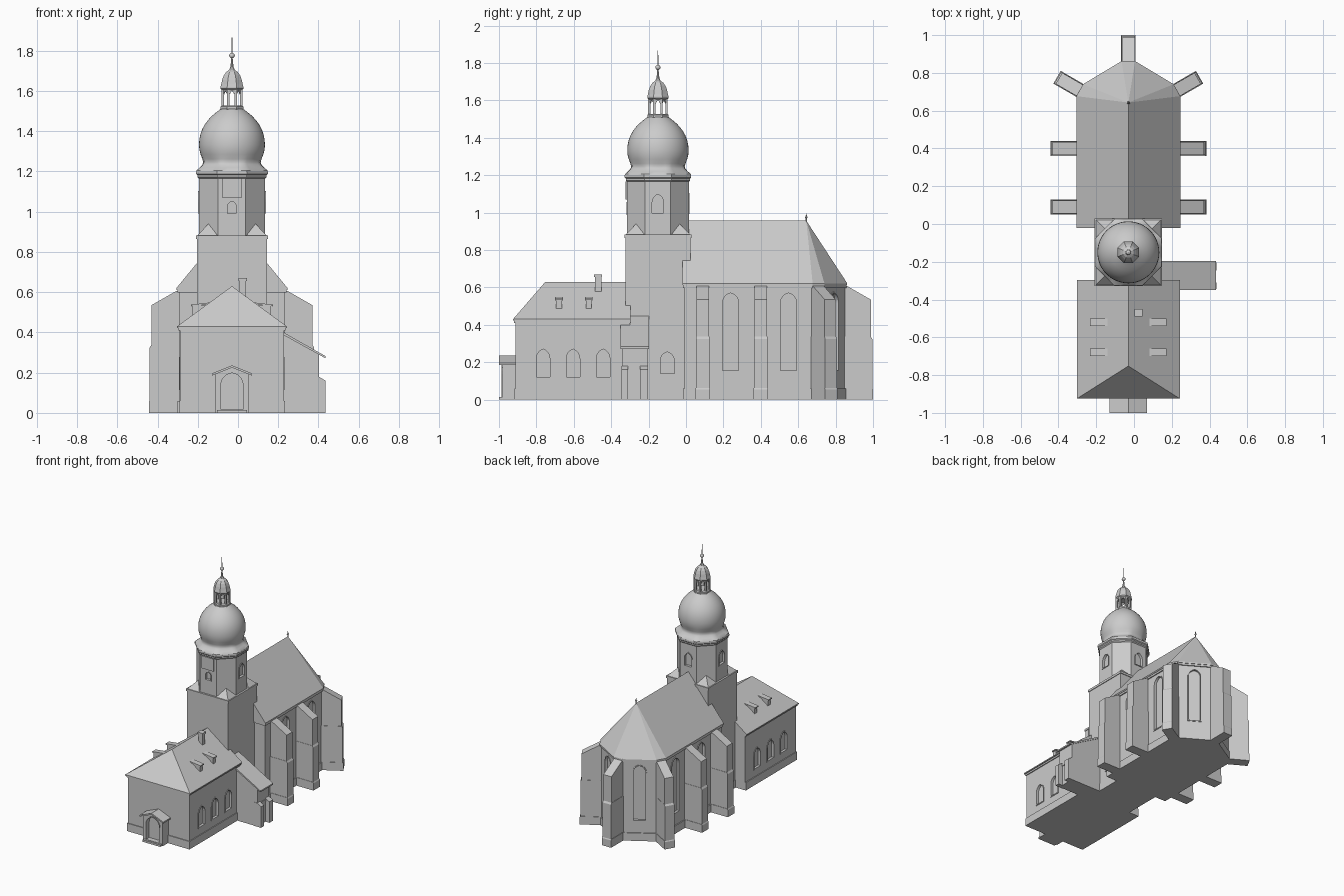
import bpy, bmesh, math
from mathutils import Vector

if "Cube" in bpy.data.objects:
    bpy.data.objects.remove(bpy.data.objects["Cube"])

CX = -0.03           # symmetry axis of the church
TY = -0.15           # tower centre in y
stone = bpy.data.materials.new("plain grey")
stone.diffuse_color = (0.6, 0.6, 0.6, 1)
stone.use_nodes = True
stone.node_tree.nodes["Principled BSDF"].inputs["Base Color"].default_value = stone.diffuse_color


def finish(name, bm):
    bmesh.ops.recalc_face_normals(bm, faces=bm.faces)
    me = bpy.data.meshes.new(name)
    bm.to_mesh(me)
    bm.free()
    ob = bpy.data.objects.new(name, me)
    ob.location.x = CX
    me.materials.append(stone)
    bpy.context.collection.objects.link(ob)
    return ob


def add_hull(bm, pts):
    vs = [bm.verts.new(p) for p in pts]
    bmesh.ops.convex_hull(bm, input=vs)


def hull(name, *solids):
    """One object from one or more convex solids."""
    bm = bmesh.new()
    for pts in solids:
        add_hull(bm, pts)
    bmesh.ops.dissolve_limit(bm, angle_limit=0.01, verts=bm.verts, edges=bm.edges)
    return finish(name, bm)


def box(x0, x1, y0, y1, z0, z1):
    return [(x, y, z) for x in (x0, x1) for y in (y0, y1) for z in (z0, z1)]


def prism(plan, z0, z1):
    return [(x, y, z) for x, y in plan for z in (z0, z1)]


def lathe(name, profile, segs, cy=TY, blend=None, smooth=False):
    """Rings of (apothem, z); blend 0 gives an octagon, 1 a circle."""
    bm = bmesh.new()
    rings = []
    for i, (r, z) in enumerate(profile):
        b = blend[i] if blend else 0
        ring = []
        for k in range(segs):
            a = 2 * math.pi * (k + (0.5 if segs == 8 else 0)) / segs
            f = (a + math.pi / 8) % (math.pi / 4) - math.pi / 8
            q = r * (b + (1 - b) / math.cos(f))
            ring.append(bm.verts.new((q * math.cos(a), cy + q * math.sin(a), z)))
        rings.append(ring)
    for lo, hi in zip(rings, rings[1:]):
        for k in range(segs):
            n = (k + 1) % segs
            bm.faces.new((lo[k], lo[n], hi[n], hi[k]))
    bm.faces.new(rings[0])
    bm.faces.new(rings[-1])
    ob = finish(name, bm)
    if smooth:
        bpy.ops.object.select_all(action='DESELECT')
        ob.select_set(True)
        bpy.context.view_layer.objects.active = ob
        bpy.ops.object.shade_smooth_by_angle(angle=math.radians(35))
    return ob


def arch(w, z0, h, c):
    """Pointed arch outline as (u, z)."""
    c *= w
    r = c + w / 2
    top = math.acos(c / r)
    spring = z0 + h - r * math.sin(top)
    arc = [(r * math.cos(top * i / 6) - c, spring + r * math.sin(top * i / 6)) for i in range(7)]
    return [(-w / 2, z0), (w / 2, z0)] + arc + [(-u, z) for u, z in arc[-2::-1]]


def openings(wall, specs, depth=0.015, edge=0.008):
    """Cut recessed arches into a wall and frame them: (x, y, angle, w, z0, h, c)."""
    cut, frames = bmesh.new(), bmesh.new()
    for x, y, deg, w, z0, h, c in specs:
        a = math.radians(deg)
        n, t = Vector((math.cos(a), math.sin(a), 0)), Vector((-math.sin(a), math.cos(a), 0))

        def place(outline, d):
            return [Vector((x, y, z)) + t * u + n * d for u, z in outline]
        inner = arch(w, z0, h, c)
        outer = arch(w + 2 * edge, z0 - edge, h + 2 * edge, c)
        add_hull(cut, place(inner, -depth) + place(inner, 0.03))
        loops = [[frames.verts.new(p) for p in place(o, d)]
                 for o, d in ((outer, -0.003), (outer, 0.004), (inner, 0.004), (inner, -0.003))]
        for i in range(4):
            A, B = loops[i], loops[(i + 1) % 4]
            for k in range(len(A)):
                m = (k + 1) % len(A)
                if (A[k].co - A[m].co).length > 1e-6:
                    frames.faces.new((A[k], A[m], B[m], B[k]))
    cutter = finish(wall.name + "_opening_cutter", cut)
    cutter.hide_render = True
    cutter.hide_set(True)
    finish(wall.name + "_frames", frames)
    mod = wall.modifiers.new("openings", 'BOOLEAN')
    mod.operation, mod.solver, mod.object = 'DIFFERENCE', 'EXACT', cutter


# Nave with chamfered apse
def nave_plan(d):
    half = [(0.275 - d, -0.02 + d), (0.275 - d, 0.677 - 0.27 * d),
            (0.24 - 0.73 * d, 0.74 - 0.73 * d), (0.036 - 0.27 * d, 0.862 - d)]
    return half + [(-x, y) for x, y in half[::-1]]


nave = hull("nave_walls", prism(nave_plan(0.012), 0, 0.612))
hull("nave_plinth", prism(nave_plan(0.005), 0, 0.06))
hull("nave_cornice", prism(nave_plan(0.004), 0.598, 0.615))
hull("nave_roof", prism(nave_plan(0), 0.612, 0.622) + [(0, -0.02, 0.957), (0, 0.643, 0.957)])
apse = (0.138 - 0.006, 0.801 - 0.0104)
openings(nave, [(s * 0.263, y, 90 - 90 * s, 0.085, 0.155, 0.415, 0.12) for s in (1, -1) for y in (0.238, 0.548)]
         + [(s * apse[0], apse[1], 90 - 30 * s, 0.085, 0.155, 0.415, 0.12) for s in (1, -1)])
lathe("nave_finial", [(0.004, 0.95), (0.003, 0.968), (0.008, 0.974), (0.003, 0.981), (0.002, 0.995)], 8, 0.643)

# Buttresses: one stepped profile (distance, z) set round the nave
solids = []
for x, y, deg in [(0.275, 0.09, 0), (0.275, 0.4, 0), (0.258, 0.708, 30), (0, 0.862, 90),
                  (-0.258, 0.708, 150), (-0.275, 0.4, 180), (-0.275, 0.09, 180)]:
    a = math.radians(deg)
    for prof, w in (([(-0.05, 0), (0.138, 0), (0.138, 0.055), (0.134, 0.062), (-0.05, 0.062)], 0.039),
                    ([(-0.05, 0.06), (0.134, 0.06), (0.134, 0.325), (0.126, 0.337), (-0.05, 0.337)], 0.036),
                    ([(-0.05, 0.33), (0.126, 0.33), (0.126, 0.535), (0, 0.607), (-0.05, 0.607)], 0.034)):
        solids.append([(x + d * math.cos(a) - u * math.sin(a), y + d * math.sin(a) + u * math.cos(a), z)
                       for d, z in prof for u in (-w, w)])
hull("buttresses", *solids)

# Square tower base
def square(h):
    return [(sx * h, TY + sy * h) for sx in (-1, 1) for sy in (-1, 1)]


tower = hull("tower_base", prism(square(0.174), 0, 0.87))
hull("tower_plinth", prism(square(0.179), 0, 0.06))
hull("tower_base_cornice", prism(square(0.179), 0.865, 0.882))
openings(tower, [(s * 0.174, -0.1, 90 - 90 * s, 0.075, 0.14, 0.115, 0.15) for s in (1, -1)])
hull("corner_broaches", *[[(sx * p, TY + sy * q, z) for p, q, z in
     ((0.174, 0.174, 0.88), (0.07, 0.174, 0.88), (0.174, 0.07, 0.88), (0.07, 0.07, 0.88), (0.117, 0.117, 0.94))]
     for sx in (-1, 1) for sy in (-1, 1)])

# Octagonal belfry
belfry = lathe("belfry", [(0.165, 0.87), (0.165, 1.18)], 8)
lathe("belfry_cornice", [(0.165, 1.165), (0.172, 1.172), (0.172, 1.182), (0.178, 1.188), (0.178, 1.2)], 8)
openings(belfry, [(0, TY - 0.165, -90, 0.042, 0.992, 0.058, 0.05)]
         + [(0.165 * math.cos(a), TY + 0.165 * math.sin(a), math.degrees(a), 0.062, 0.998, 0.1, 0.3)
            for a in (0, math.pi / 2, math.pi)], edge=0.006)
hull("clock_plate", box(-0.05, 0.05, TY - 0.173, TY - 0.16, 1.07, 1.165))

# Onion dome, octagonal skirt blending into a round bulb
dome = [(0.178, 1.198, 0), (0.176, 1.206, 0), (0.160, 1.22, 0.1), (0.147, 1.234, 0.3), (0.143, 1.246, 0.5),
        (0.147, 1.262, 0.7), (0.156, 1.285, 0.9), (0.162, 1.308, 1), (0.164, 1.333, 1), (0.162, 1.36, 1),
        (0.157, 1.385, 1), (0.148, 1.41, 1), (0.135, 1.434, 1), (0.118, 1.457, 1), (0.098, 1.478, 1),
        (0.076, 1.496, 1), (0.055, 1.512, 1)]
lathe("onion_dome", [(r, z) for r, z, _ in dome], 48, blend=[b for *_, b in dome], smooth=True)

# Lantern with open columns, cap, spire and ball
lathe("lantern_floor", [(0.053, 1.505), (0.057, 1.512), (0.057, 1.522), (0.05, 1.528)], 8)
cols = []
for k in range(8):
    a = math.pi * (k + 0.5) / 4
    x, y = 0.05 * math.cos(a), TY + 0.05 * math.sin(a)
    cols.append(box(x - 0.006, x + 0.006, y - 0.006, y + 0.006, 1.52, 1.61))
    for s in (-1, 1):  # arch spandrel beside each column
        b = a + s * math.pi / 8
        m = (0.0462 * math.cos(b), TY + 0.0462 * math.sin(b))
        cols.append([(px * f, TY + (py - TY) * f, z) for f in (0.92, 1.04)
                     for px, py, z in ((x, y, 1.575), (x, y, 1.61), (*m, 1.602), (*m, 1.61))])
hull("lantern_columns", *cols)
lathe("lantern_cap", [(0.05, 1.605), (0.057, 1.612), (0.057, 1.62), (0.053, 1.635), (0.049, 1.655), (0.041, 1.677),
                      (0.028, 1.695), (0.015, 1.704), (0.008, 1.72), (0.005, 1.745), (0.003, 1.77)], 8)
lathe("spire_ball", [(0.001 + 0.013 * math.sin(math.pi * i / 8), 1.776 - 0.013 * math.cos(math.pi * i / 8))
                     for i in range(9)], 16, blend=[1] * 9, smooth=True)
lathe("spire_rod", [(0.002, 1.78), (0.0015, 1.866)], 8)

# Front hall with hipped roof
hall = hull("hall_walls", box(-0.258, 0.258, -0.912, -0.3, 0, 0.425))
hull("hall_plinth", box(-0.264, 0.264, -0.918, -0.3, 0, 0.06))
hull("hall_cornice", box(-0.265, 0.265, -0.919, -0.298, 0.41, 0.426))
hull("hall_roof", box(-0.273, 0.273, -0.925, -0.297, 0.422, 0.43) + [(0, -0.752, 0.63), (0, -0.297, 0.63)])
openings(hall, [(s * 0.258, y, 90 - 90 * s, 0.072, 0.122, 0.148, 0.25)
                for s in (1, -1) for y in (-0.764, -0.604, -0.443)])
dormers = []
for s in (-1, 1):
    for y in (-0.679, -0.52):
        dormers.append(box(s * 0.08, s * 0.195, y - 0.015, y + 0.015, 0.46, 0.535))
        dormers.append([(s * x, y + u, z) for u in (-0.021, 0.021)
                        for x, z in ((0.1, 0.54), (0.203, 0.53), (0.203, 0.538), (0.1, 0.55))])
hull("roof_dormers", *dormers)
hull("chimney", box(0.037, 0.071, -0.487, -0.453, 0.55, 0.66), box(0.033, 0.075, -0.491, -0.449, 0.655, 0.67))

# Porch with gabled roof and door recess
porch = hull("porch_walls", [(x, y, z) for y in (-0.982, -0.9)
                             for x, z in ((-0.082, 0), (0.082, 0), (0.082, 0.197), (0, 0.228), (-0.082, 0.197))])
openings(porch, [(0, -0.982, -90, 0.11, 0.018, 0.18, 0.05)], depth=0.035, edge=0.006)
hull("porch_roof", *[[(s * x, y, z) for y in (-1, -0.9)
                      for x, z in ((0, 0.225), (0.1, 0.185), (0.1, 0.196), (0, 0.236))] for s in (-1, 1)])
hull("porch_step", box(-0.075, 0.075, -1, -0.95, 0, 0.015))

# Lean-to annex on the right of the tower
hull("annex_walls", [(x, y, z) for y in (-0.342, -0.203)
                     for x, z in ((0.16, 0), (0.432, 0), (0.432, 0.29), (0.16, 0.445))])
hull("annex_roof", [(x, y, z) for y in (-0.35, -0.197)
                    for x, z in ((0.16, 0.44), (0.464, 0.272), (0.464, 0.283), (0.16, 0.455))])
hull("annex_piers", *[[(x, y, z) for y in ys for x, z in ((0.4, 0), (0.466, 0), (0.466, 0.16), (0.432, 0.18), (0.4, 0.18))]
                      for ys in ((-0.345, -0.31), (-0.245, -0.203))])
hull("annex_lintel", box(0.42, 0.437, -0.31, -0.245, 0.155, 0.172))
